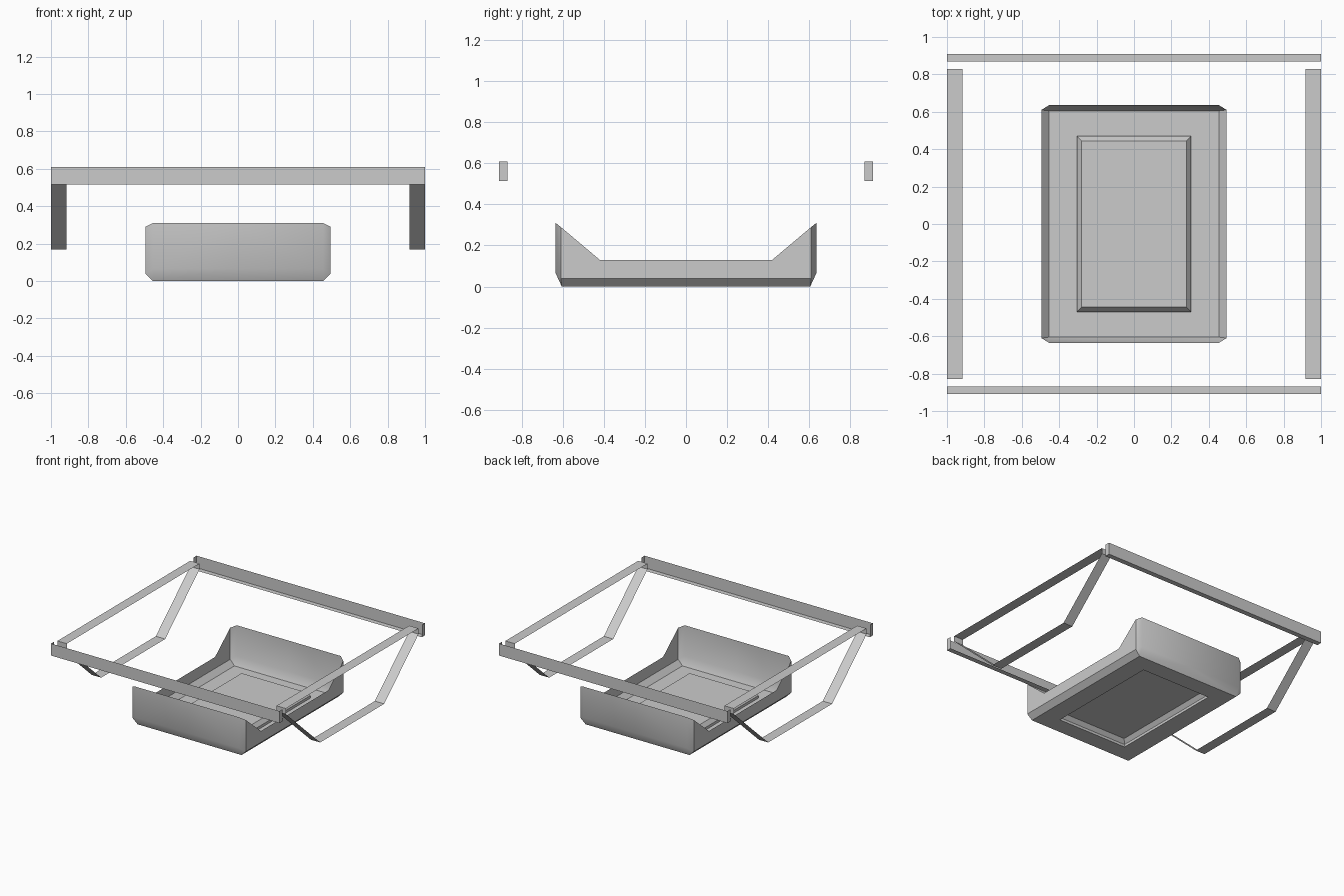
import bpy, bmesh, math

cube = bpy.data.objects.get("Cube")
if cube:
    bpy.data.objects.remove(cube, do_unlink=True)

GREY = (0.6, 0.6, 0.6, 1.0)
grey = bpy.data.materials.new("plain_grey")
grey.use_nodes = True
grey.diffuse_color = GREY
grey.node_tree.nodes["Principled BSDF"].inputs["Base Color"].default_value = GREY


def sheet(name, faces, mirror, smooth=None):
    """Open sheet from polygons of points, mirrored over the chosen axes."""
    bm = bmesh.new()
    for pts in faces:
        bm.faces.new([bm.verts.new(p) for p in pts])
    bmesh.ops.remove_doubles(bm, verts=bm.verts, dist=0.0005)
    bmesh.ops.recalc_face_normals(bm, faces=bm.faces)
    lowest = min(bm.faces, key=lambda f: f.calc_center_median().z)
    if lowest.normal.z > 0:
        bmesh.ops.reverse_faces(bm, faces=bm.faces)
    mesh = bpy.data.meshes.new(name)
    bm.to_mesh(mesh)
    bm.free()
    mesh.materials.append(grey)
    ob = bpy.data.objects.new(name, mesh)
    bpy.context.collection.objects.link(ob)
    if smooth:
        bpy.ops.object.select_all(action='DESELECT')
        ob.select_set(True)
        bpy.context.view_layer.objects.active = ob
        bpy.ops.object.shade_smooth_by_angle(angle=math.radians(smooth))
    mod = ob.modifiers.new("mirror", 'MIRROR')
    mod.use_axis = mirror
    mod.merge_threshold = 0.001
    return ob


# Tray: one quarter, with chamfered floor edges and corners
fx, fy = 0.455, 0.605          # floor edge
sx, sy = 0.495, 0.61           # side wall
wy = 0.635                     # end wall
low, end_low, side_top, corner_top, top = 0.04, 0.065, 0.13, 0.29, 0.31
dip = 0.42                     # where the side wall starts to rise
floor = (fx, fy, 0)
side = (sx, sy, low)
end = (fx, wy, end_low)
tray = [
    [(fx, 0, 0), floor, side, (sx, dip, low), (sx, 0, low)],
    [(sx, 0, low), (sx, dip, low), (sx, dip, side_top), (sx, 0, side_top)],
    [(sx, dip, low), side, (sx, sy, corner_top), (sx, dip, side_top)],
    [floor, (0, fy, 0), (0, wy, end_low), end],
    [end, (0, wy, end_low), (0, wy, top), (fx, wy, top)],
    [side, end, (fx, wy, top), (sx, sy, corner_top)],
    [floor, end, side],
]

# Raised floor panel: concentric rings joined by strips
rings = [(fx, fy, 0), (0.305, 0.47, 0), (0.305, 0.47, 0.02), (0.28, 0.445, 0.05)]
for (ax, ay, az), (bx, by, bz) in zip(rings, rings[1:]):
    tray.append([(ax, 0, az), (ax, ay, az), (bx, by, bz), (bx, 0, bz)])
    tray.append([(ax, ay, az), (0, ay, az), (0, by, bz), (bx, by, bz)])
px, py, pz = rings[-1]
tray.append([(0, 0, pz), (px, 0, pz), (px, py, pz), (0, py, pz)])
sheet("tray", tray, (True, True, False), smooth=35)

# Side handles: a flat strap bent into a closed trapezoid
path = [(0, 0.6), (0.83, 0.6), (0.83, 0.555), (0.4, 0.167), (0, 0.167)]
strap = [[(0.918, ya, za), (1, ya, za), (1, yb, zb), (0.918, yb, zb)]
         for (ya, za), (yb, zb) in zip(path, path[1:])]
sheet("handle_straps", strap, (True, True, False))

# Rails: angle section with an outer plate, bottom flange and end caps
yi, yo, zb, zt = 0.87, 0.91, 0.515, 0.61
rail = [
    [(0, yo, zb), (1, yo, zb), (1, yo, zt), (0, yo, zt)],
    [(0, yi, zb), (1, yi, zb), (1, yo, zb), (0, yo, zb)],
    [(1, yi, zb), (1, yo, zb), (1, yo, zt), (1, yi, zt)],
]
sheet("end_rails", rail, (True, True, False))
